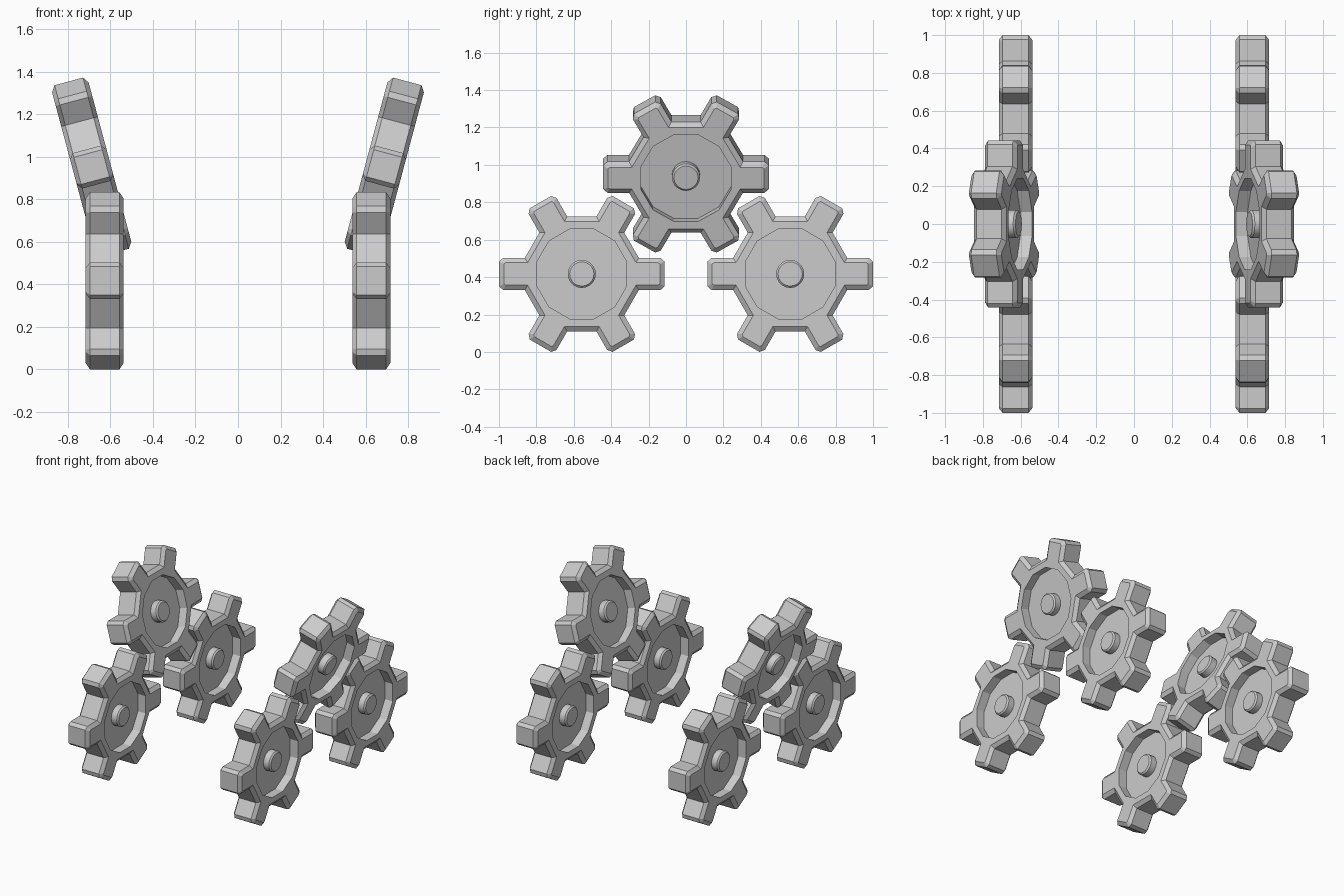
import bpy, bmesh, math

if "Cube" in bpy.data.objects:
    bpy.data.objects.remove(bpy.data.objects["Cube"])

TEETH = 6
HALF = 0.089       # half thickness of a gear
CHAMFER = 0.026    # inset of the flat faces from the outline
WEB = 0.025        # half thickness of the recessed web
RECESS = 0.24 / math.cos(math.radians(15))

grey = bpy.data.materials.new("light_grey")
grey.diffuse_color = (0.6, 0.6, 0.6, 1)
grey.use_nodes = True
grey.node_tree.nodes["Principled BSDF"].inputs["Base Color"].default_value = grey.diffuse_color


def tooth_points(d):
    """Half outline of one tooth, inset by d: root, shoulder, tip."""
    w = 0.086 - d
    root = (0.307 - d - w * 0.5) / math.cos(math.radians(30))
    half = [(root, w), (0.42 - 0.5 * d, w), (0.443 - d, 0.066 - 0.5 * d)]
    return [(r, -s) for r, s in half] + [(r, s) for r, s in reversed(half)]


def ring(bm, pts, x):
    """Repeat a tooth's points around the x axis."""
    out = []
    for i in range(TEETH):
        a = i * math.tau / TEETH
        c, s = math.cos(a), math.sin(a)
        out.append([bm.verts.new((x, p * c - q * s, p * s + q * c)) for p, q in pts])
    return out


def bridge(bm, a, b):
    a, b = sum(a, []), sum(b, [])
    for i in range(len(a)):
        j = (i + 1) % len(a)
        bm.faces.new((a[i], a[j], b[j], b[i]))


def gear_mesh():
    bm = bmesh.new()
    q = math.radians(15)
    recess = [(RECESS * math.cos(q), -RECESS * math.sin(q)),
              (RECESS * math.cos(q), RECESS * math.sin(q))]
    rims = []
    for side in (-1, 1):
        rim = ring(bm, tooth_points(0), side * (HALF - 0.02))
        face = ring(bm, tooth_points(CHAMFER), side * HALF)
        lip = ring(bm, recess, side * HALF)
        floor = ring(bm, recess, side * WEB)
        bridge(bm, rim, face)
        bridge(bm, lip, floor)
        bm.faces.new(sum(floor, []))
        # flat side face: one polygon per tooth, one per valley
        for i in range(TEETH):
            j = (i + 1) % TEETH
            bm.faces.new([lip[i][0]] + face[i] + [lip[i][1]])
            bm.faces.new((lip[i][1], face[i][-1], face[j][0], lip[j][0]))
        rims.append(rim)
    bridge(bm, rims[0], rims[1])
    bmesh.ops.recalc_face_normals(bm, faces=bm.faces)
    me = bpy.data.meshes.new("gear")
    bm.to_mesh(me)
    bm.free()
    me.materials.append(grey)
    return me


def add_gear(name, loc, tilt, mesh):
    gear = bpy.data.objects.new(name, mesh)
    bpy.context.collection.objects.link(gear)
    gear.location = loc
    gear.rotation_euler = (0, tilt, 0)
    # axle hub, showing on both sides of the web
    bpy.ops.mesh.primitive_cylinder_add(vertices=20, radius=0.075, depth=0.16,
                                        location=loc,
                                        rotation=(0, math.pi / 2 + tilt, 0))
    hub = bpy.context.object
    hub.name = name + "_hub"
    hub.data.materials.append(grey)
    bm = bmesh.new()
    bm.from_mesh(hub.data)
    rim = [e for e in bm.edges if abs(e.verts[0].co.z - e.verts[1].co.z) < 1e-4]
    bmesh.ops.bevel(bm, geom=rim, offset=0.01, segments=1, affect='EDGES')
    bm.to_mesh(hub.data)
    bm.free()
    bpy.ops.object.shade_smooth_by_angle(angle=math.radians(30))


# two upright gears and one outward leaning gear on each side
mesh = gear_mesh()
for side, label in ((-1, "left"), (1, "right")):
    for y, end in ((-0.557, "front"), (0.557, "back")):
        add_gear(f"{label}_{end}_gear", (side * 0.627, y, 0.417), 0, mesh)
    add_gear(f"{label}_top_gear", (side * 0.688, 0, 0.952),
             side * math.radians(15), mesh)
